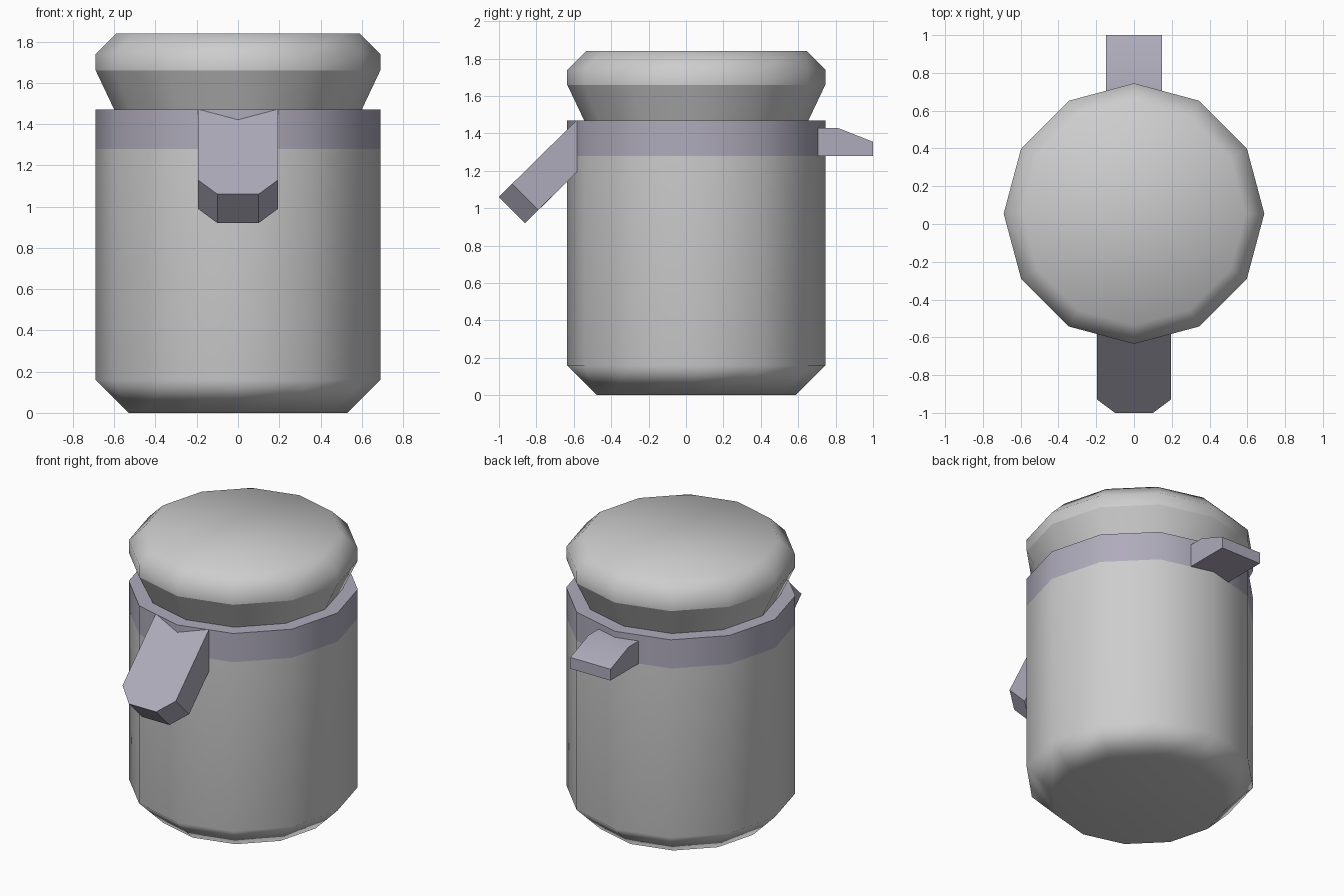
import bpy, bmesh
from math import sin, cos, tau, radians
from mathutils import Vector

cube = bpy.data.objects.get("Cube")
if cube:
    bpy.data.objects.remove(cube, do_unlink=True)

SIDES, CENTRE_Y, R = 12, 0.055, 0.69


def material(name, rgb):
    mat = bpy.data.materials.new(name)
    mat.use_nodes = True
    mat.diffuse_color = (*rgb, 1)
    mat.node_tree.nodes["Principled BSDF"].inputs["Base Color"].default_value = (*rgb, 1)
    return mat


grey = material("pale grey", (0.61, 0.61, 0.61))
lavender = material("lavender grey", (0.43, 0.41, 0.50))


def finish(name, bm, mat, angle):
    bmesh.ops.recalc_face_normals(bm, faces=bm.faces[:])
    mesh = bpy.data.meshes.new(name)
    bm.to_mesh(mesh)
    bm.free()
    mesh.materials.append(mat)
    obj = bpy.data.objects.new(name, mesh)
    bpy.context.collection.objects.link(obj)
    bpy.ops.object.select_all(action='DESELECT')
    obj.select_set(True)
    bpy.context.view_layer.objects.active = obj
    bpy.ops.object.shade_smooth_by_angle(angle=radians(angle))
    return obj


def turned(name, profile, mat, angle=50, bottom=False, top=False):
    """Stack of twelve-sided rings following (radius, height) pairs."""
    bm = bmesh.new()
    rings = [[bm.verts.new((r * cos(tau * i / SIDES), CENTRE_Y + r * sin(tau * i / SIDES), z))
              for i in range(SIDES)] for r, z in profile]
    for a, b in zip(rings, rings[1:]):
        for i in range(SIDES):
            j = (i + 1) % SIDES
            bm.faces.new((a[i], a[j], b[j], b[i]))
    if bottom:
        bm.faces.new(rings[0])
    if top:
        bm.faces.new(rings[-1])
    return finish(name, bm, mat, angle)


def prism(name, outline, offset, mat):
    """Outline swept along an offset."""
    bm = bmesh.new()
    face = bm.faces.new([bm.verts.new(p) for p in outline])
    swept = bmesh.ops.extrude_face_region(bm, geom=[face], use_keep_orig=True)
    bmesh.ops.translate(bm, vec=Vector(offset),
                        verts=[v for v in swept["geom"] if isinstance(v, bmesh.types.BMVert)])
    return finish(name, bm, mat, 30)


# Container, rim band and stopper
body = turned("body", [(0.53, 0), (R, 0.16), (R, 1.28)], grey, bottom=True)
body.modifiers.new("even_shading", 'WEIGHTED_NORMAL').keep_sharp = True
turned("rim_band", [(R, 1.28), (R, 1.47), (0.59, 1.47)], lavender)
turned("lid_neck", [(0.595, 1.46), (R, 1.66)], grey)
turned("lid", [(R, 1.66), (R, 1.74), (0.59, 1.84)], grey, top=True)

# Sloping spout with clipped corners at its tip
half = [(0.195, -0.585, 1.47), (0.195, -0.93, 1.13), (0.10, -1.0, 1.06)]
prism("spout", half + [(-x, y, z) for x, y, z in reversed(half)], (0, 0.14, -0.14), lavender)

# Thumb tab at the back
side = [(0.60, 1.28), (1.0, 1.28), (1.0, 1.355), (0.81, 1.43), (0.60, 1.43)]
prism("back_tab", [(-0.147, y, z) for y, z in side], (0.294, 0, 0), lavender)
